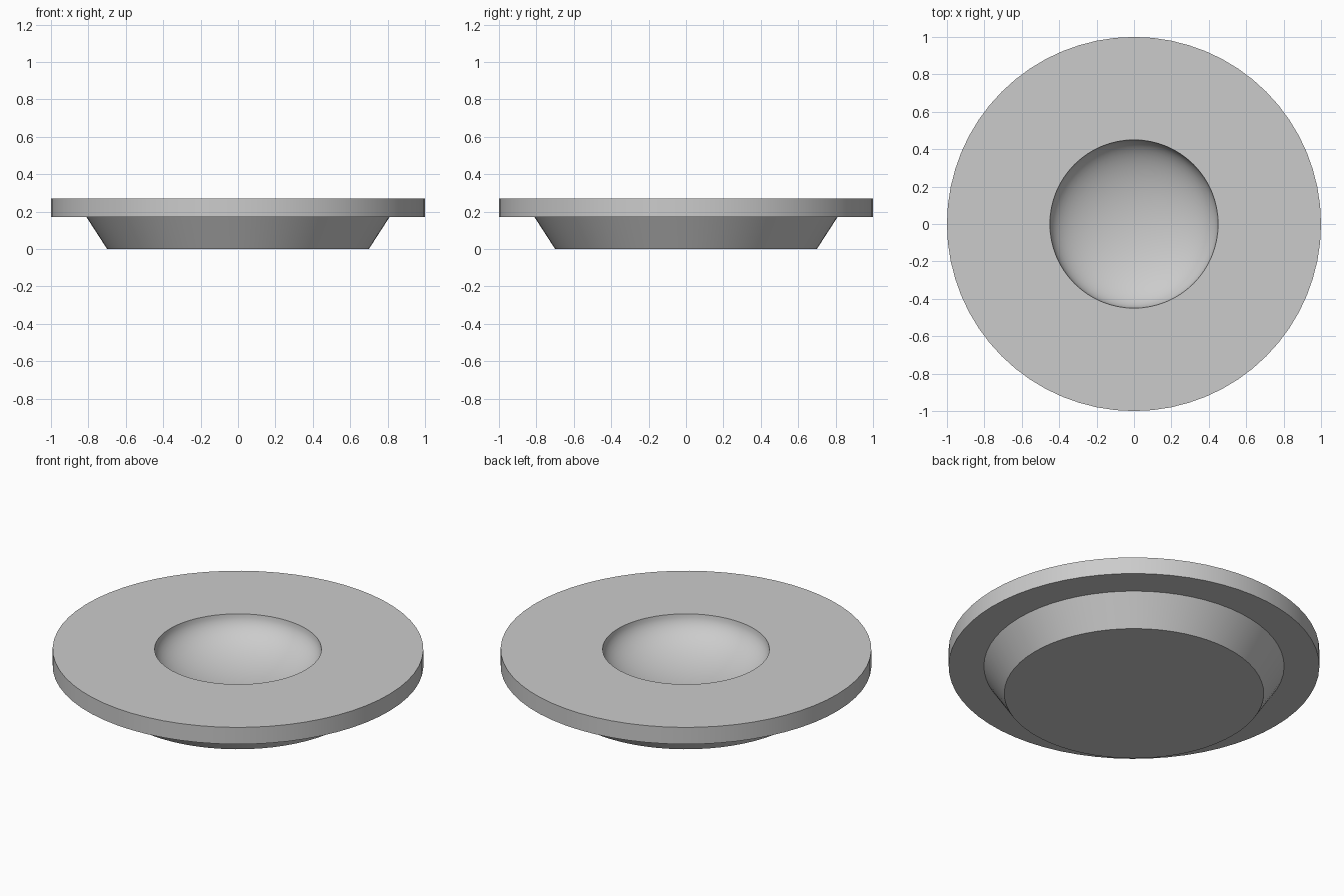
import bpy, bmesh, math

cube = bpy.data.objects.get("Cube")
if cube:
    bpy.data.objects.remove(cube, do_unlink=True)

SEGMENTS = 64
BOWL_STEPS = 16
BOWL_RADIUS, BOWL_DEPTH = 0.45, 0.2
TOP = 0.27

# Plain grey material
grey = bpy.data.materials.new("plain grey")
grey.use_nodes = True
colour = (0.6, 0.6, 0.6, 1)
grey.diffuse_color = colour
grey.node_tree.nodes["Principled BSDF"].inputs["Base Color"].default_value = colour

# Profile: tapered foot, flat rim, rounded hollow
profile = [(0, 0), (0.7, 0), (0.81, 0.17), (1, 0.17), (1, TOP)]
for i in range(BOWL_STEPS + 1):
    a = math.pi / 2 * i / BOWL_STEPS
    profile.append((BOWL_RADIUS * math.cos(a), TOP - BOWL_DEPTH * math.sin(a)))

# Revolve the profile around the vertical axis
bm = bmesh.new()
verts = [bm.verts.new((r, 0, z)) for r, z in profile]
edges = [bm.edges.new(pair) for pair in zip(verts, verts[1:])]
bmesh.ops.spin(bm, geom=verts + edges, cent=(0, 0, 0), axis=(0, 0, 1),
               angle=math.tau, steps=SEGMENTS, use_merge=True)
bmesh.ops.remove_doubles(bm, verts=bm.verts, dist=0.0005)
bmesh.ops.recalc_face_normals(bm, faces=bm.faces)
mesh = bpy.data.meshes.new("dish")
bm.to_mesh(mesh)
bm.free()
mesh.materials.append(grey)

dish = bpy.data.objects.new("dish", mesh)
bpy.context.collection.objects.link(dish)
bpy.context.view_layer.objects.active = dish
dish.select_set(True)
bpy.ops.object.shade_smooth_by_angle(angle=math.radians(30))
